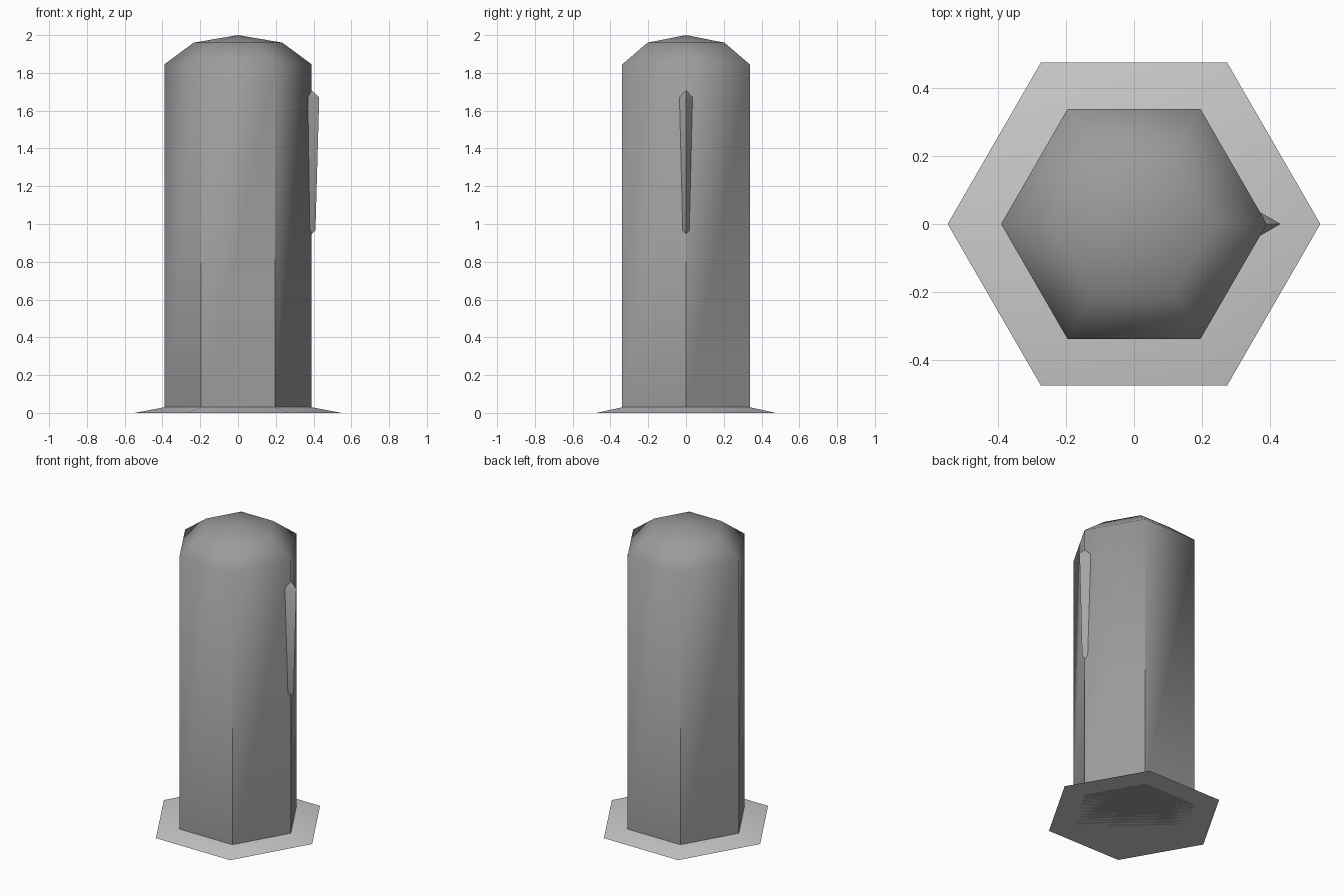
import bpy, bmesh
from math import cos, sin, tau, radians

if "Cube" in bpy.data.objects:
    bpy.data.objects.remove(bpy.data.objects["Cube"])


def lathe(name, profile, sides, grey, x=0.0):
    """Faceted solid of revolution from (radius, z) points; radius 0 makes a tip."""
    bm = bmesh.new()
    rings = []
    for r, z in profile:
        n = sides if r > 0 else 1
        rings.append([bm.verts.new((x + r * cos(tau * i / sides), r * sin(tau * i / sides), z))
                      for i in range(n)])
    for a, b in zip(rings, rings[1:]):
        for i in range(sides):
            j = (i + 1) % sides
            quad = [a[i % len(a)], a[j % len(a)], b[j % len(b)], b[i % len(b)]]
            bm.faces.new(list(dict.fromkeys(quad)))
    for ring in (rings[0], rings[-1]):
        if len(ring) > 1:
            bm.faces.new(ring)
    bmesh.ops.recalc_face_normals(bm, faces=bm.faces)
    mesh = bpy.data.meshes.new(name)
    bm.to_mesh(mesh)
    bm.free()
    mat = bpy.data.materials.new(name + "_grey")
    mat.diffuse_color = (grey, grey, grey, 1)
    mat.use_nodes = True
    mat.node_tree.nodes["Principled BSDF"].inputs["Base Color"].default_value = mat.diffuse_color
    mesh.materials.append(mat)
    obj = bpy.data.objects.new(name, mesh)
    bpy.context.collection.objects.link(obj)
    bpy.ops.object.select_all(action='DESELECT')
    obj.select_set(True)
    bpy.context.view_layer.objects.active = obj
    # Vertical corners (60 degrees) stay sharp, the dome blends into the walls
    bpy.ops.object.shade_smooth_by_angle(angle=radians(55))
    return obj


# Six-sided post with domed top
lathe("post", [(0.39, 0), (0.39, 1.845), (0.235, 1.96), (0, 2.0)], 6, 0.33)

# Flared skirt around the foot
lathe("base_skirt", [(0.547, 0), (0.39, 0.03)], 6, 0.65)

# Tapered three-sided sliver on the right corner
lathe("side_spike", [(0, 0.947), (0.02, 0.967), (0.04, 1.67), (0, 1.708)], 3, 0.42, x=0.39)
